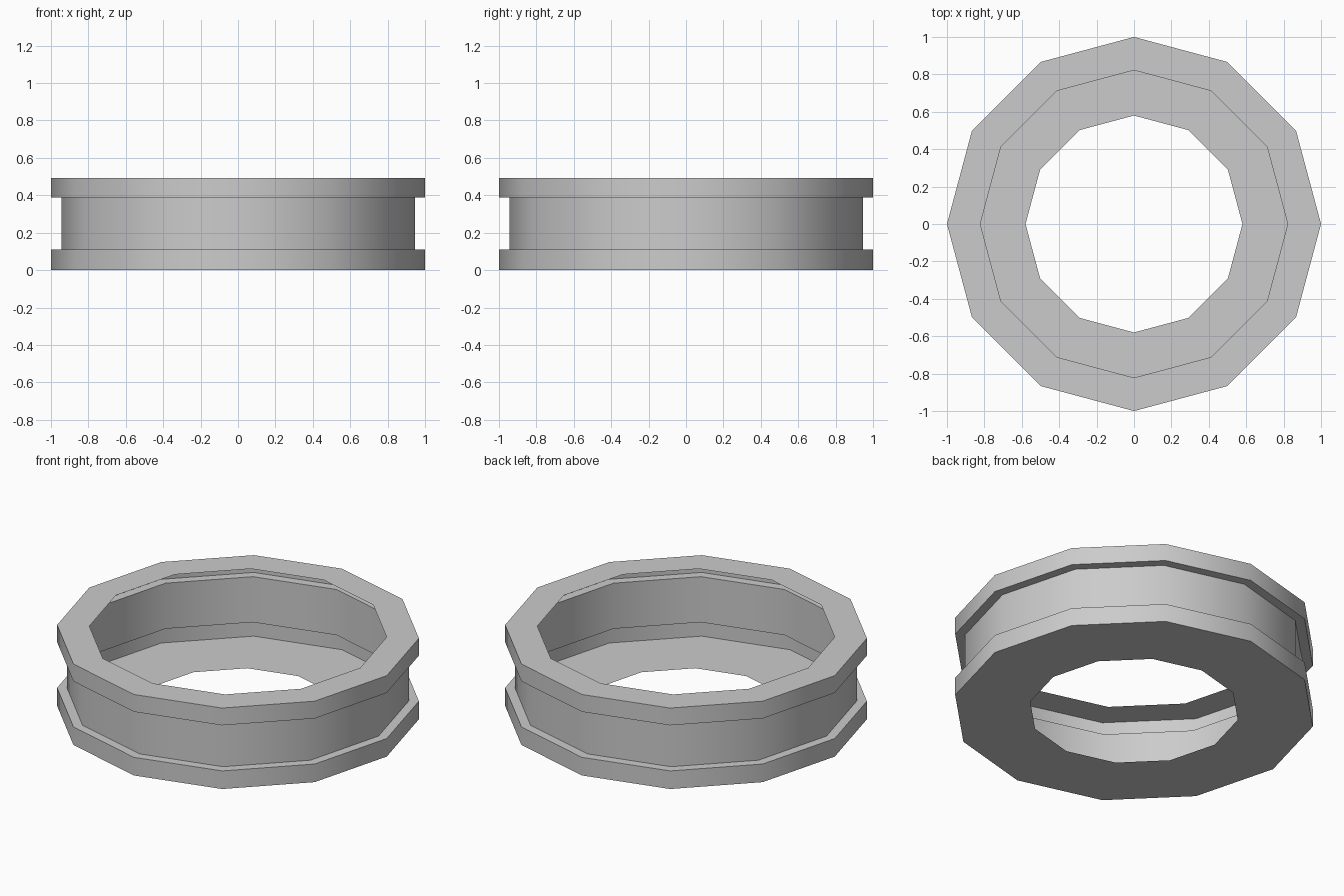
import bpy
import bmesh
from math import cos, sin, tau, radians

SIDES = 12

if "Cube" in bpy.data.objects:
    bpy.data.objects.remove(bpy.data.objects["Cube"], do_unlink=True)

# Single plain grey material
grey = bpy.data.materials.new("plain_grey")
grey.use_nodes = True
colour = (0.6, 0.6, 0.6, 1.0)
grey.diffuse_color = colour
grey.node_tree.nodes["Principled BSDF"].inputs["Base Color"].default_value = colour

# Open shell profile (radius, height): bottom flange, lower band,
# recessed wall, upper band, top flange
profile = [
    (0.58, 0.0), (1.0, 0.0), (1.0, 0.11), (0.945, 0.11),
    (0.945, 0.387), (1.0, 0.387), (1.0, 0.492), (0.822, 0.492),
]


def lathe(name, points, sides, material):
    """Sweep an open profile round the z axis into a one-sheet shell."""
    bm = bmesh.new()
    rings = [
        [bm.verts.new((r * cos(tau * k / sides), r * sin(tau * k / sides), z))
         for k in range(sides)]
        for r, z in points
    ]
    for low, high in zip(rings, rings[1:]):
        for k in range(sides):
            n = (k + 1) % sides
            bm.faces.new((low[k], low[n], high[n], high[k]))
    mesh = bpy.data.meshes.new(name)
    bm.to_mesh(mesh)
    bm.free()
    mesh.materials.append(material)
    obj = bpy.data.objects.new(name, mesh)
    bpy.context.collection.objects.link(obj)
    return obj


# Grooved ring, smooth around and sharp at the profile corners
ring = lathe("grooved_ring_shell", profile, SIDES, grey)
bpy.ops.object.select_all(action="DESELECT")
ring.select_set(True)
bpy.context.view_layer.objects.active = ring
bpy.ops.object.shade_smooth_by_angle(angle=radians(45))
